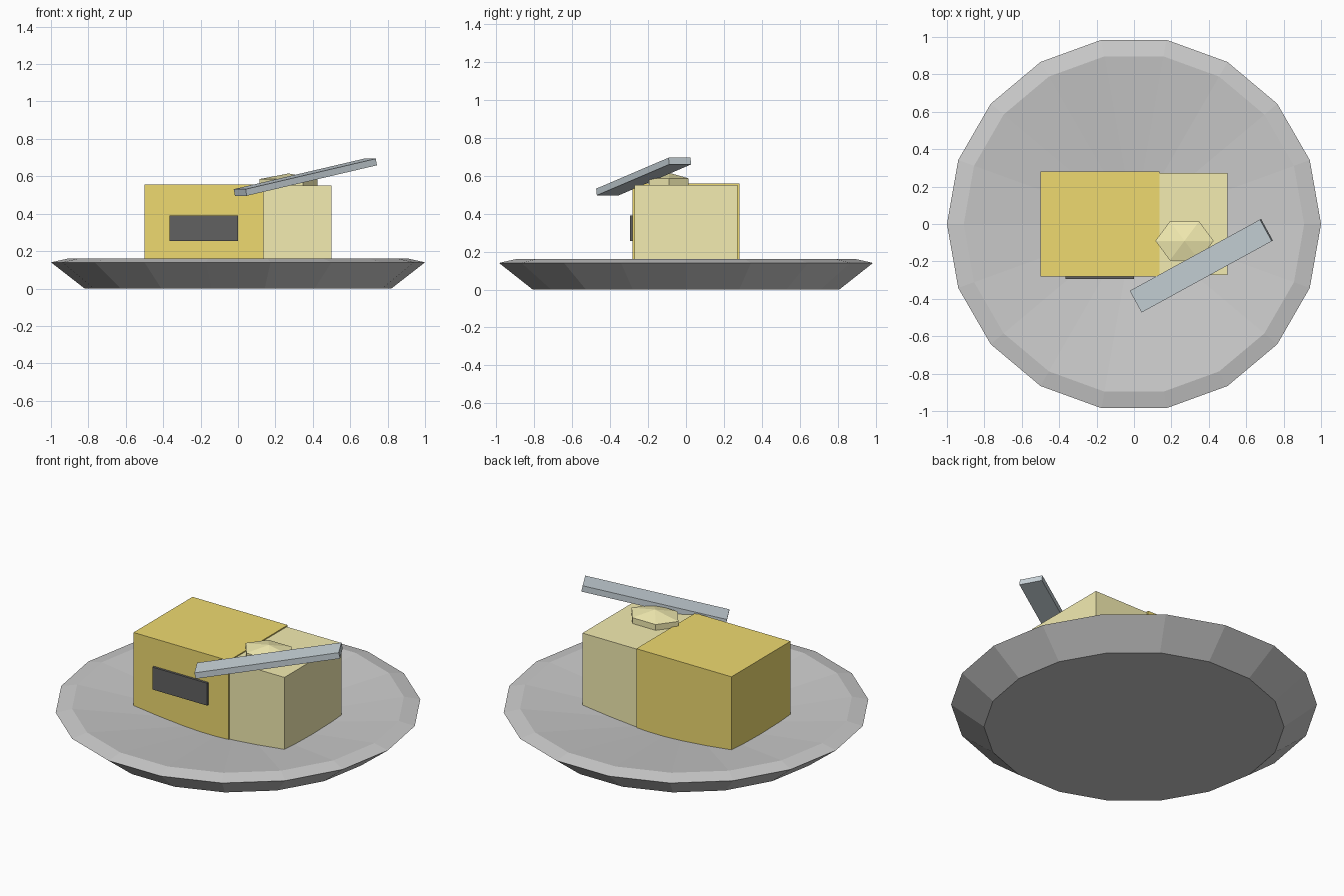
import bpy, bmesh, math
from mathutils import Matrix

if "Cube" in bpy.data.objects:
    bpy.data.objects.remove(bpy.data.objects["Cube"])


def material(name, rgb):
    m = bpy.data.materials.new(name)
    m.diffuse_color = (*rgb, 1)
    m.use_nodes = True
    m.node_tree.nodes["Principled BSDF"].inputs["Base Color"].default_value = m.diffuse_color
    return m


def finish(name, bm, mat=None):
    bmesh.ops.recalc_face_normals(bm, faces=bm.faces)
    me = bpy.data.meshes.new(name)
    bm.to_mesh(me)
    bm.free()
    ob = bpy.data.objects.new(name, me)
    bpy.context.collection.objects.link(ob)
    if mat:
        me.materials.append(mat)
    return ob


def box(name, lo, hi, mat):
    bm = bmesh.new()
    size = [b - a for a, b in zip(lo, hi)]
    mid = [(a + b) / 2 for a, b in zip(lo, hi)]
    bmesh.ops.create_cube(bm, size=1, matrix=Matrix.Translation(mid) @ Matrix.Diagonal((*size, 1)))
    return finish(name, bm, mat)


gold = material("wrapper_gold", (0.86, 0.70, 0.16))
pale = material("butter_yellow", (0.90, 0.84, 0.44))
dark = material("label_dark", (0.12, 0.12, 0.12))
steel = material("knife_steel", (0.58, 0.65, 0.69))

# Plate: 18-sided dish with a flat base, sloped rim and shallow conical well
SIDES = 18
bm = bmesh.new()
rings = []
for r, z in [(0.82, 0.0), (1.0, 0.14), (0.91, 0.16)]:
    rings.append([bm.verts.new((r * math.cos(i * math.tau / SIDES), r * math.sin(i * math.tau / SIDES), z))
                  for i in range(SIDES)])
centre = bm.verts.new((0, 0, 0.04))
bm.faces.new(rings[0])
for i in range(SIDES):
    j = (i + 1) % SIDES
    for a, b in zip(rings, rings[1:]):
        bm.faces.new((a[i], a[j], b[j], b[i]))
    bm.faces.new((rings[-1][i], rings[-1][j], centre))
finish("plate", bm)

# Butter block, foil wrapper over its left part, and the label on the front
box("butter_block", (-0.49, -0.272, 0.05), (0.5, 0.272, 0.55), pale)
box("wrapper", (-0.5, -0.281, 0.045), (0.135, 0.281, 0.557), gold)
box("label", (-0.365, -0.295, 0.255), (0.0, -0.275, 0.39), dark)

# Small butter pat: squashed six-sided sphere on top of the block
bm = bmesh.new()
bmesh.ops.create_uvsphere(
    bm, u_segments=6, v_segments=3, radius=1,
    matrix=Matrix.Translation((0.27, -0.09, 0.555)) @ Matrix.Diagonal((0.18, 0.139, 0.06, 1))
    @ Matrix.Rotation(math.radians(30), 4, 'Z'))
finish("butter_pat", bm, pale)

# Knife: thin bar resting across the pat, right end raised
knife = box("knife", (-0.405, -0.066, -0.018), (0.405, 0.066, 0.018), steel)
knife.matrix_world = (Matrix.Translation((0.36, -0.223, 0.595))
                      @ Matrix.Rotation(math.radians(28.7), 4, 'Z')
                      @ Matrix.Rotation(math.radians(-11.6), 4, 'Y'))
